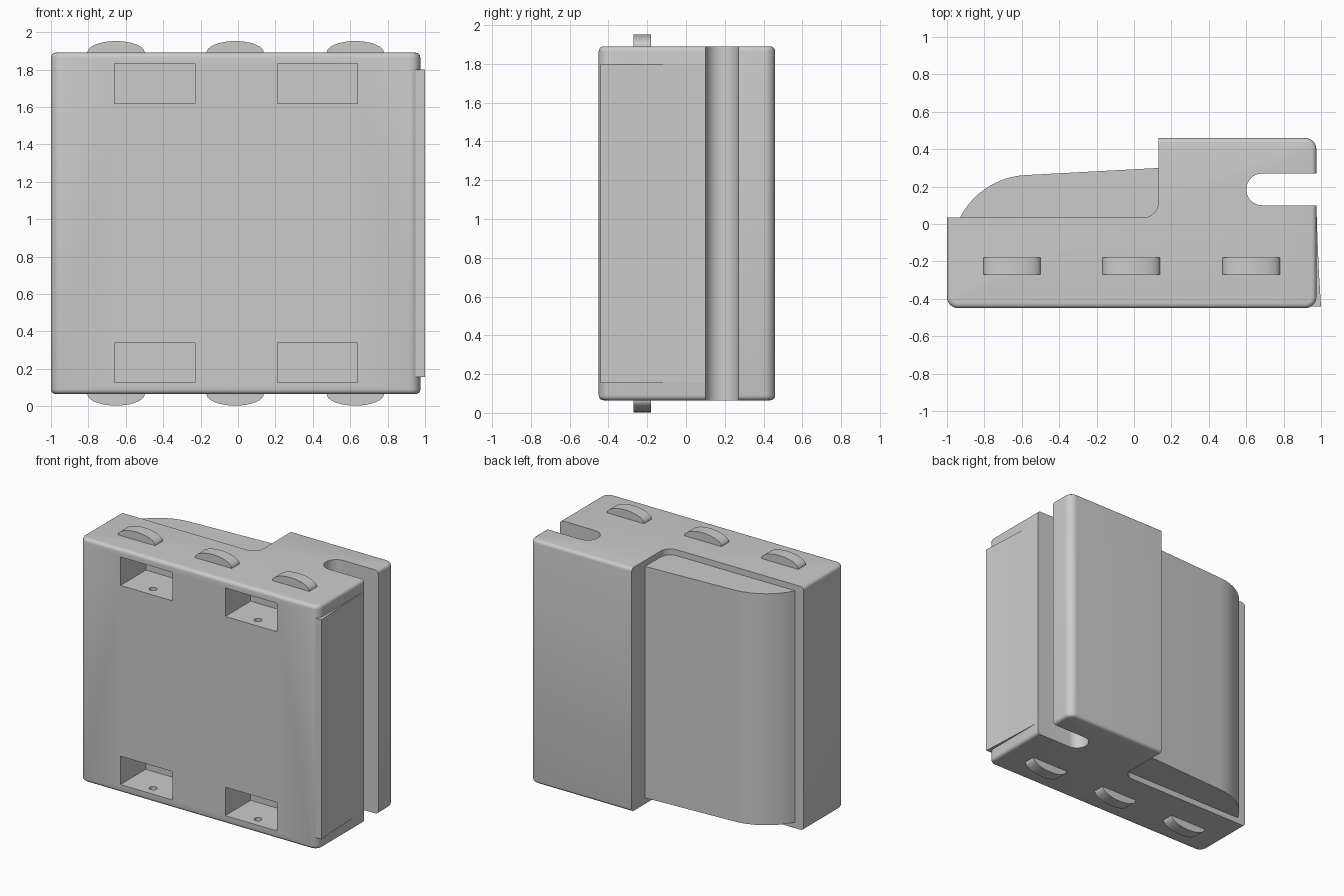
import bpy, bmesh
from math import sin, cos, radians
from mathutils import Matrix, Vector

cube = bpy.data.objects.get("Cube")
if cube:
    bpy.data.objects.remove(cube, do_unlink=True)

grey = bpy.data.materials.new("plain grey")
grey.use_nodes = True
grey.diffuse_color = (0.6, 0.6, 0.6, 1)
grey.node_tree.nodes["Principled BSDF"].inputs["Base Color"].default_value = (0.6, 0.6, 0.6, 1)


def arc(cx, cy, rx, ry, start, end, n=10):
    angles = [radians(start + (end - start) * i / n) for i in range(n + 1)]
    return [(cx + rx * cos(a), cy + ry * sin(a)) for a in angles]


def finish(bm, name):
    bmesh.ops.recalc_face_normals(bm, faces=bm.faces)
    mesh = bpy.data.meshes.new(name)
    bm.to_mesh(mesh)
    bm.free()
    mesh.materials.append(grey)
    obj = bpy.data.objects.new(name, mesh)
    bpy.context.collection.objects.link(obj)
    return obj


def extrude(points, axis, low, high):
    """Extrude a 2D profile along y or z."""
    bm = bmesh.new()
    place = (lambda p: (p[0], p[1], low)) if axis == "z" else (lambda p: (p[0], low, p[1]))
    face = bm.faces.new([bm.verts.new(place(p)) for p in points])
    new = bmesh.ops.extrude_face_region(bm, geom=[face])["geom"]
    shift = Vector((0, 0, high - low)) if axis == "z" else Vector((0, high - low, 0))
    bmesh.ops.translate(bm, verts=[v for v in new if isinstance(v, bmesh.types.BMVert)], vec=shift)
    return bm


def smooth(obj):
    bpy.ops.object.select_all(action="DESELECT")
    obj.select_set(True)
    bpy.context.view_layer.objects.active = obj
    bpy.ops.object.shade_smooth_by_angle(angle=radians(35))


# Main body: slotted profile with rounded corners
BOTTOM, TOP = 0.065, 1.89
profile = (arc(-0.94, -0.39, 0.06, 0.06, 180, 270)
           + arc(0.915, -0.39, 0.06, 0.06, 270, 360)
           + [(0.975, 0.1)] + arc(0.685, 0.185, 0.085, 0.085, 270, 90, 16) + [(0.975, 0.27)]
           + arc(0.915, 0.4, 0.06, 0.06, 0, 90)
           + [(0.13, 0.46)] + arc(0.05, 0.115, 0.08, 0.08, 0, -90) + [(-1, 0.035)])
bm = extrude(profile, "z", BOTTOM, TOP)


# Soften the outer rims of both end faces
def on_rim(edge):
    a, b = (v.co for v in edge.verts)
    mid = (a + b) / 2
    in_slot = 0.09 < mid.y < 0.28
    outside = mid.y < -0.38 or mid.x < -0.99 or (mid.x > 0.9 and not in_slot) or mid.y > 0.39
    return abs(a.z - b.z) < 0.001 and outside


bmesh.ops.bevel(bm, geom=[e for e in bm.edges if on_rim(e)], offset=0.025,
                segments=4, profile=0.5, affect="EDGES")
body = finish(bm, "main_body")

# Front pockets and the small hole in each pocket floor
pockets, holes = bmesh.new(), bmesh.new()
for x in (-0.445, 0.425):
    for z in (0.232, 1.725):
        bmesh.ops.create_cube(pockets, size=1, matrix=Matrix.Translation((x, -0.3, z))
                              @ Matrix.Diagonal((0.43, 0.3, 0.213, 1)))
        bmesh.ops.create_cone(holes, cap_ends=True, segments=20, radius1=0.027, radius2=0.027,
                              depth=0.08, matrix=Matrix.Translation((x, -0.37, z - 0.106)))
for bm, name in ((pockets, "pocket_cutter"), (holes, "hole_cutter")):
    cutter = finish(bm, name)
    cutter.hide_render = True
    cut = body.modifiers.new(name, "BOOLEAN")
    cut.operation = "DIFFERENCE"
    cut.solver = "EXACT"
    cut.object = cutter
    bpy.context.view_layer.objects.active = body
    bpy.ops.object.modifier_apply(modifier=cut.name)
    bpy.data.objects.remove(cutter, do_unlink=True)
smooth(body)

# Curved bulge on the back
bulge = arc(-0.558, -0.156, 0.418, 0.418, 153, 93, 16) + [(0.14, 0.3), (0.14, 0), (-0.9, 0)]
smooth(finish(extrude(bulge, "z", 0.11, 1.845), "back_bulge"))

# Slightly sprung side panel
panel = [(0.95, 0.1), (0.975, 0.1), (0.98, -0.05), (0.988, -0.25), (1.0, -0.44), (0.95, -0.44)]
smooth(finish(extrude(panel, "z", 0.155, 1.8), "side_panel"))

# Rounded tabs along both ends
for i, x in enumerate((-0.652, -0.015, 0.627)):
    for end, z, start in (("top", TOP, 0), ("bottom", BOTTOM, 180)):
        side = 1 if end == "top" else -1
        tab = arc(x, z, 0.153, 0.062, start, start + 180, 24)
        tab += [(x - side * 0.153, z - side * 0.02), (x + side * 0.153, z - side * 0.02)]
        smooth(finish(extrude(tab, "y", -0.27, -0.18), f"{end}_tab_{i + 1}"))
